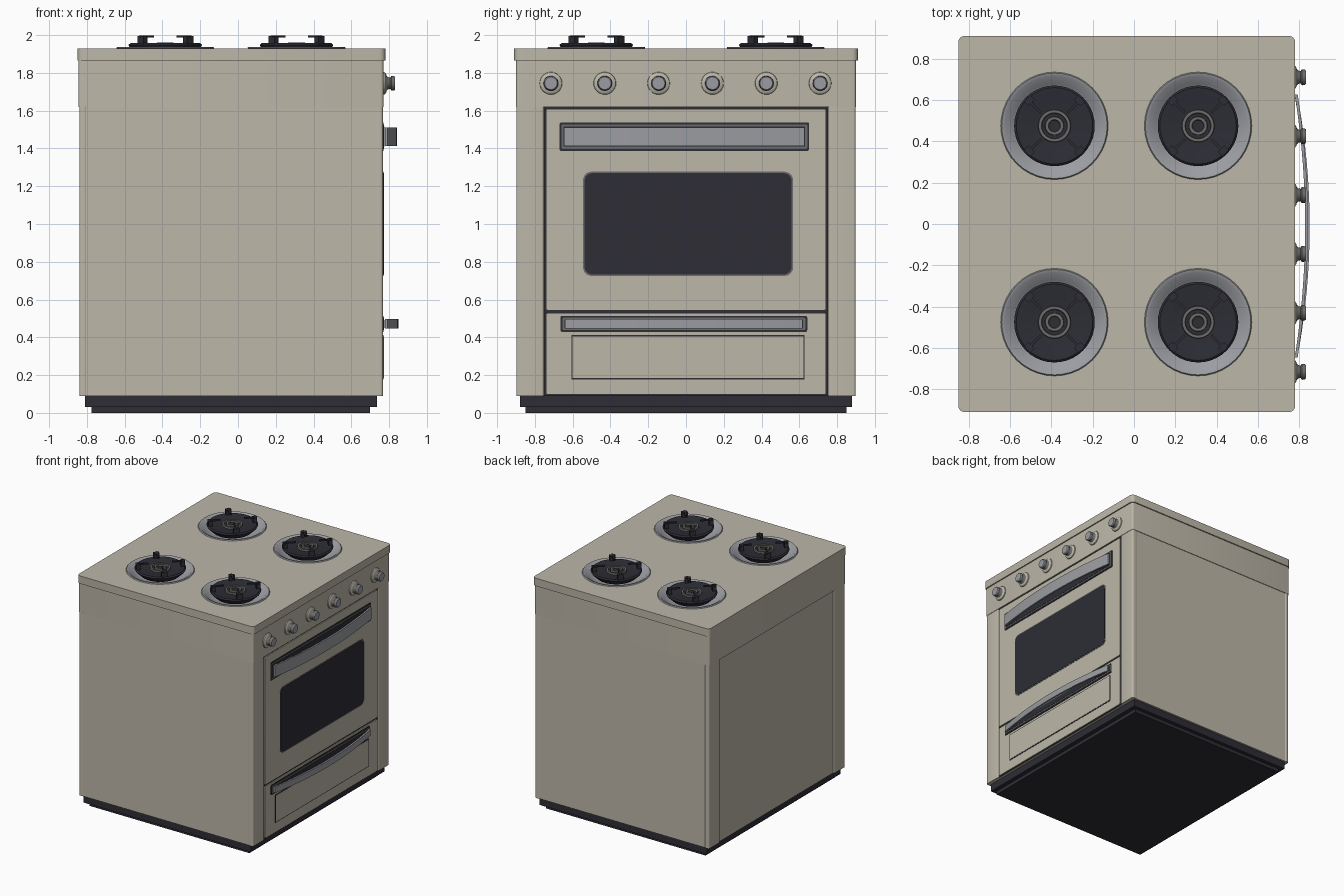
import bpy, bmesh, math
from mathutils import Matrix, Vector

cube = bpy.data.objects.get("Cube")
if cube:
    bpy.data.objects.remove(cube, do_unlink=True)


def material(name, r, g, b):
    m = bpy.data.materials.new(name)
    m.use_nodes = True
    m.diffuse_color = (r, g, b, 1)
    m.node_tree.nodes["Principled BSDF"].inputs["Base Color"].default_value = (r, g, b, 1)
    return m


CREAM = material("cream enamel", 0.51, 0.475, 0.395)
DARK = material("dark glass and iron", 0.026, 0.026, 0.036)
STEEL = material("steel", 0.33, 0.335, 0.36)
GREY = material("dull grey metal", 0.15, 0.15, 0.145)


def finish(bm, name, mat, smooth=True):
    bmesh.ops.recalc_face_normals(bm, faces=bm.faces)
    mesh = bpy.data.meshes.new(name)
    bm.to_mesh(mesh)
    bm.free()
    mesh.materials.append(mat)
    obj = bpy.data.objects.new(name, mesh)
    bpy.context.collection.objects.link(obj)
    if smooth:
        bpy.ops.object.select_all(action="DESELECT")
        obj.select_set(True)
        bpy.context.view_layer.objects.active = obj
        bpy.ops.object.shade_smooth_by_angle(angle=math.radians(35))
    return obj


def box(name, mat, xs, ys, zs, axis=None, radius=0.0, segments=4):
    """Box from ranges; edges running along the given axis are rounded."""
    bm = bmesh.new()
    bmesh.ops.create_cube(bm, size=1)
    for v in bm.verts:
        v.co = [lo if c < 0 else hi for c, (lo, hi) in zip(v.co, (xs, ys, zs))]
    if axis is not None:
        edges = [e for e in bm.edges
                 if abs((e.verts[0].co - e.verts[1].co).normalized()[axis]) > 0.9]
        bmesh.ops.bevel(bm, geom=edges, offset=radius, segments=segments,
                        affect="EDGES", profile=0.5)
    return finish(bm, name, mat)


def lathe(name, mat, profile, place, steps=40, sideways=False):
    """Spin (radius, height) points about z, or about x when sideways."""
    bm = bmesh.new()
    verts = [bm.verts.new((r, 0, h)) for r, h in profile]
    edges = [bm.edges.new(pair) for pair in zip(verts, verts[1:])]
    bmesh.ops.spin(bm, geom=verts + edges, cent=(0, 0, 0), axis=(0, 0, 1),
                   angle=math.tau, steps=steps)
    bmesh.ops.remove_doubles(bm, verts=bm.verts, dist=0.0005)
    if sideways:
        bm.transform(Matrix.Rotation(math.pi / 2, 4, "Y"))
    bm.transform(Matrix.Translation(Vector(place)))
    return finish(bm, name, mat)


# Plinth, cabinet and control band
box("plinth_foot", DARK, (-0.775, 0.70), (-0.85, 0.85), (0, 0.03))
box("plinth", DARK, (-0.81, 0.735), (-0.88, 0.88), (0.03, 0.09))
box("cabinet", CREAM, (-0.83, 0.757), (-0.895, 0.895), (0.09, 1.62))
box("control_band", CREAM, (-0.845, 0.77), (-0.9, 0.9), (1.62, 1.865), 2, 0.015)
for side, s in (("right", -1), ("left", 1)):
    ys = sorted((s * 0.752, s * 0.898))
    box(side + "_front_post", CREAM, (0.72, 0.767), ys, (0.09, 1.62), 2, 0.012)
    box(side + "_back_post", CREAM, (-0.84, -0.8), ys, (0.09, 1.62), 2, 0.012)

# Cooktop with four round openings
centres = [(x, y) for x in (-0.385, 0.31) for y in (-0.475, 0.475)]
cooktop = box("cooktop", CREAM, (-0.85, 0.78), (-0.91, 0.91), (1.865, 1.93), 2, 0.03)
bm = bmesh.new()
for x, y in centres:
    bmesh.ops.create_cone(bm, cap_ends=True, segments=40, radius1=0.245, radius2=0.245,
                          depth=0.3, matrix=Matrix.Translation((x, y, 1.9)))
cutter = finish(bm, "opening_cutter", CREAM, False)
cutter.hide_render = True
cutter.hide_viewport = True
cut = cooktop.modifiers.new("openings", "BOOLEAN")
cut.object = cutter
cut.operation = "DIFFERENCE"
cut.solver = "EXACT"

# Burners: drip bowl, iron disc, centre rings and a four-armed grate
for i, (x, y) in enumerate(centres, 1):
    tag = f"_{i}"
    lathe("drip_bowl" + tag, STEEL,
          [(0.24, 1.925), (0.26, 1.931), (0.255, 1.938), (0.24, 1.935),
           (0.205, 1.9), (0.15, 1.875), (0, 1.872)], (x, y, 0))
    lathe("burner_disc" + tag, DARK,
          [(0, 1.9), (0.15, 1.9), (0.19, 1.938), (0.195, 1.948), (0.185, 1.957),
           (0.12, 1.95), (0.09, 1.945), (0, 1.945)], (x, y, 0))
    lathe("burner_ring" + tag, GREY,
          [(0.06, 1.94), (0.063, 1.958), (0.077, 1.958), (0.08, 1.94)], (x, y, 0), 28)
    lathe("burner_cap" + tag, GREY,
          [(0.046, 1.94), (0.044, 1.962), (0.03, 1.962), (0.027, 1.952)], (x, y, 0), 28)
    bm = bmesh.new()
    for k in range(4):
        turn = Matrix.Translation((x, y, 0)) @ Matrix.Rotation(math.pi * (k / 2 + 0.25), 4, "Z")
        for r, length, width, z, height in ((0.172, 0.03, 0.045, 1.971, 0.05),
                                            (0.14, 0.1, 0.012, 1.993, 0.012)):
            bmesh.ops.create_cube(bm, size=1, matrix=turn @ Matrix.Translation((r, 0, z))
                                  @ Matrix.Diagonal((length, width, height, 1)))
    finish(bm, "grate" + tag, DARK, False)

# Door and drawer over a dark backing that shows as thin gaps
box("gap_backing", DARK, (0.75, 0.76), (-0.752, 0.752), (0.09, 1.62))
box("oven_door", CREAM, (0.755, 0.768), (-0.742, 0.742), (0.543, 1.61), 0, 0.012)
box("drawer_front", CREAM, (0.755, 0.768), (-0.742, 0.742), (0.097, 0.53), 0, 0.012)
box("window_rim", GREY, (0.765, 0.770), (-0.545, 0.567), (0.725, 1.277), 0, 0.045, 6)
box("window", DARK, (0.765, 0.772), (-0.537, 0.559), (0.733, 1.269), 0, 0.04, 6)
box("drawer_panel_gap", DARK, (0.765, 0.770), (-0.607, 0.628), (0.178, 0.412))
box("drawer_panel", CREAM, (0.765, 0.772), (-0.6, 0.621), (0.185, 0.405))


def handle(name, ys, zs, bar_zs, reach):
    """Bowed flat bar in front of a recessed surround."""
    (y0, y1), (z0, z1) = ys, zs
    box(name + "_outline", DARK, (0.765, 0.771), ys, zs, 0, 0.01)
    box(name + "_surround", GREY, (0.765, 0.774), (y0 + 0.01, y1 - 0.01),
        (z0 + 0.01, z1 - 0.01), 0, 0.008)
    box(name + "_recess", DARK, (0.765, 0.776), (y0 + 0.022, y1 - 0.022),
        (z0 + 0.022, z1 - 0.022))
    bm = bmesh.new()
    rings = []
    for k in range(25):
        t = k / 12 - 1
        x = 0.778 + reach * (1 - t * t)
        y = (y0 + y1) / 2 + t * ((y1 - y0) / 2 - 0.025)
        rings.append([bm.verts.new((x + d, y, z)) for d, z in
                      ((0, bar_zs[0]), (0.014, bar_zs[0]), (0.014, bar_zs[1]), (0, bar_zs[1]))])
    for a, b in zip(rings, rings[1:]):
        for j in range(4):
            n = (j + 1) % 4
            bm.faces.new((a[j], a[n], b[n], b[j]))
    bm.faces.new(rings[0])
    bm.faces.new(rings[-1])
    finish(bm, name + "_bar", STEEL)


handle("door_handle", (-0.67, 0.652), (1.387, 1.538), (1.414, 1.511), 0.05)
handle("drawer_handle", (-0.665, 0.642), (0.428, 0.514), (0.446, 0.497), 0.058)

# Row of control knobs
for i in range(6):
    place = (0.77, -0.715 + 0.285 * i, 1.745)
    lathe(f"knob_collar_{i + 1}", CREAM,
          [(0.06, -0.002), (0.058, 0.008), (0.046, 0.016), (0, 0.018)], place, 28, True)
    lathe(f"knob_{i + 1}", GREY,
          [(0.042, 0.015), (0.032, 0.025), (0.03, 0.036), (0.039, 0.042), (0.037, 0.058)],
          place, 20, True)
    lathe(f"knob_face_{i + 1}", STEEL,
          [(0.037, 0.057), (0.033, 0.062), (0, 0.062)], place, 20, True)
